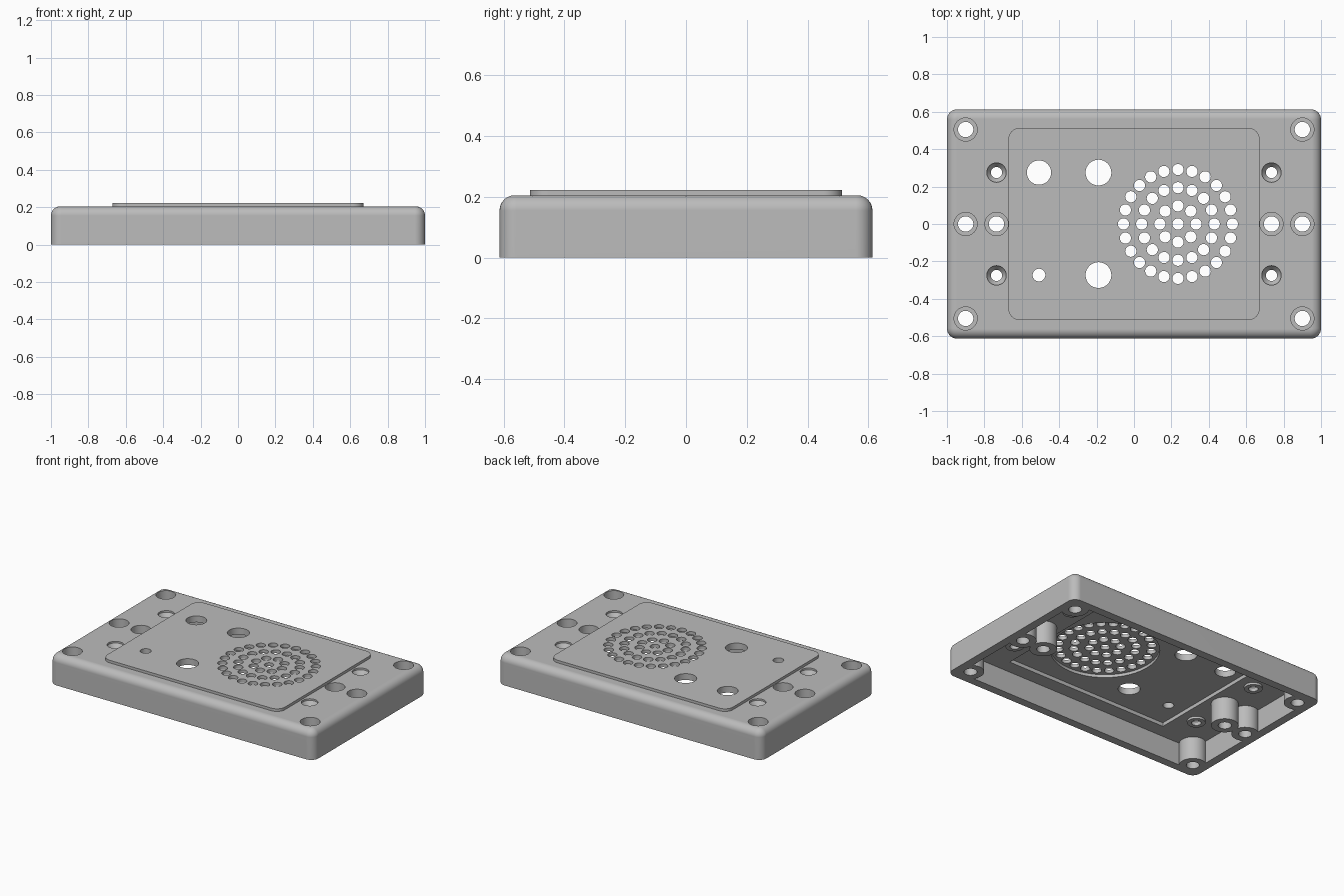
import bpy, bmesh, math
from mathutils import Matrix, Vector

old = bpy.data.objects.get("Cube")
if old:
    bpy.data.objects.remove(old, do_unlink=True)

grey = bpy.data.materials.new("plain grey")
grey.use_nodes = True
colour = (0.5, 0.5, 0.5, 1)
grey.diffuse_color = colour
grey.node_tree.nodes["Principled BSDF"].inputs["Base Color"].default_value = colour


def finish(name, bm):
    bmesh.ops.recalc_face_normals(bm, faces=bm.faces)
    mesh = bpy.data.meshes.new(name)
    bm.to_mesh(mesh)
    bm.free()
    mesh.materials.append(grey)
    obj = bpy.data.objects.new(name, mesh)
    bpy.context.collection.objects.link(obj)
    return obj


def block(name, half_x, half_y, low, high, corner=0, top=0):
    """Box with rounded upright corners and an optional rounded top edge."""
    bm = bmesh.new()
    bmesh.ops.create_cube(bm, size=1, matrix=Matrix.Translation((0, 0, (low + high) / 2))
                          @ Matrix.Diagonal((2 * half_x, 2 * half_y, high - low, 1)))
    if corner:
        upright = [e for e in bm.edges if abs(e.verts[0].co.z - e.verts[1].co.z) > 1e-4]
        bmesh.ops.bevel(bm, geom=upright, offset=corner, segments=8, profile=0.5, affect='EDGES')
    if top:
        rim = [e for e in bm.edges if all(v.co.z > high - 1e-4 for v in e.verts)]
        bmesh.ops.bevel(bm, geom=rim, offset=top, segments=8, profile=0.5, affect='EDGES')
    return finish(name, bm)


def turned(name, centres, profile, sides=32):
    """Closed solids of revolution from (radius, z) pairs, one per centre."""
    bm = bmesh.new()
    for cx, cy in centres:
        rings = []
        for r, z in profile:
            rings.append([bm.verts.new((cx + r * math.cos(math.tau * i / sides),
                                        cy + r * math.sin(math.tau * i / sides), z))
                          for i in range(sides)])
        for a, b in zip(rings, rings[1:]):
            for i in range(sides):
                j = (i + 1) % sides
                bm.faces.new((a[i], a[j], b[j], b[i]))
        bm.faces.new(rings[0])
        bm.faces.new(rings[-1])
    return finish(name, bm)


def combine(target, tool, operation):
    mod = target.modifiers.new(tool.name, 'BOOLEAN')
    mod.operation = operation
    mod.solver = 'EXACT'
    mod.object = tool
    bpy.context.view_layer.objects.active = target
    bpy.ops.object.modifier_apply(modifier=mod.name)
    bpy.data.objects.remove(tool, do_unlink=True)


TOP, PLATE = 0.205, 0.223
outer_posts = [(sx * 0.9, y) for sx in (-1, 1) for y in (-0.505, 0, 0.505)]
inner_posts = [(sx * 0.735, 0) for sx in (-1, 1)]
short_posts = [(sx * 0.735, sy * 0.275) for sx in (-1, 1) for sy in (-1, 1)]
speaker = Vector((0.235, 0))

# Hollow cover with a raised panel
cover = block("cover", 1, 0.613, 0, TOP, 0.055, 0.05)
combine(cover, block("cavity", 0.943, 0.556, -0.1, 0.155, 0.02), 'DIFFERENCE')
combine(cover, block("raised_panel", 0.672, 0.513, 0.17, PLATE, 0.06), 'UNION')
combine(cover, block("panel_recess", 0.62, 0.46, 0.1, 0.18), 'DIFFERENCE')
combine(cover, turned("speaker_recess", [speaker], [(0.34, 0.1), (0.34, 0.2)], 64), 'DIFFERENCE')

# Screw posts
combine(cover, turned("outer_posts", outer_posts, [(0.085, 0), (0.085, 0.17)]), 'UNION')
combine(cover, turned("inner_posts", inner_posts, [(0.085, 0), (0.085, 0.17)]), 'UNION')
combine(cover, turned("short_posts", short_posts, [(0.057, 0.14), (0.057, 0.17)]), 'UNION')

# Counterbored and countersunk screw holes
combine(cover, turned("counterbores", outer_posts + inner_posts,
                      [(0.041, -0.1), (0.041, 0.08), (0.062, 0.08), (0.062, 0.3)]), 'DIFFERENCE')
combine(cover, turned("countersinks", short_posts,
                      [(0.03, 0.1), (0.03, 0.165), (0.052, TOP - 0.012), (0.052, 0.3)]), 'DIFFERENCE')

# Control holes in the panel
for n, (x, y, r) in enumerate([(-0.508, 0.275, 0.065), (-0.19, 0.275, 0.069),
                               (-0.19, -0.273, 0.069), (-0.508, -0.273, 0.034)]):
    combine(cover, turned("control_hole", [(x, y)], [(r, 0.1), (r, 0.3)]), 'DIFFERENCE')

# Speaker grille: one hole in the middle and three rings
grille = [speaker]
for ring in (1, 2, 3):
    count = 8 * ring
    for i in range(count):
        a = math.tau * i / count
        grille.append(speaker + Vector((math.cos(a), math.sin(a))) * 0.097 * ring)
combine(cover, turned("grille_holes", grille, [(0.03, 0.1), (0.03, 0.3)], 24), 'DIFFERENCE')

# Smooth rounded surfaces with crisp rims
bpy.ops.object.select_all(action='DESELECT')
cover.select_set(True)
bpy.context.view_layer.objects.active = cover
bpy.ops.object.shade_smooth_by_angle(angle=math.radians(30))
weighted = cover.modifiers.new("even_shading", 'WEIGHTED_NORMAL')
weighted.keep_sharp = True
